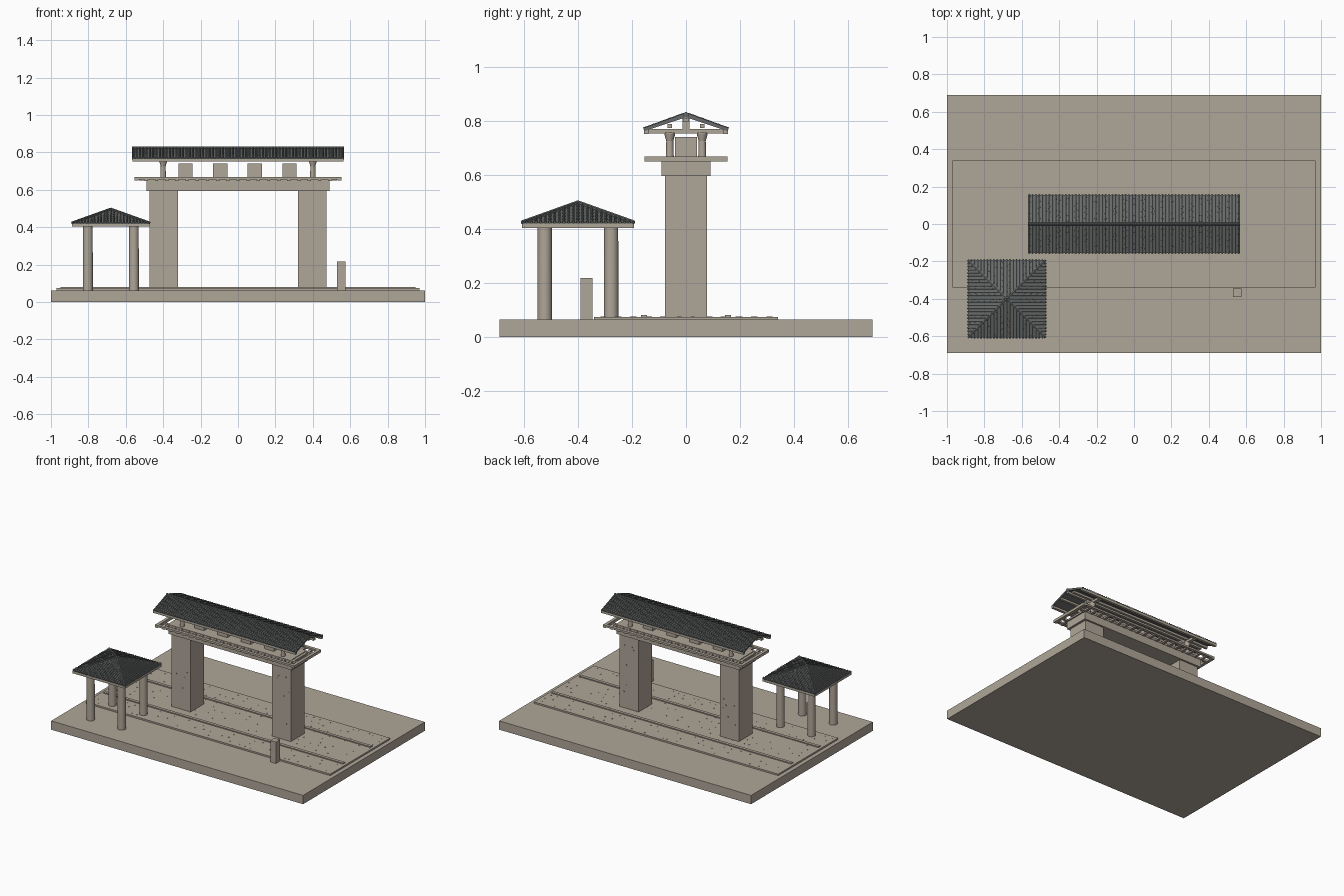
import bpy, bmesh, math, random
from mathutils import Vector, Matrix

random.seed(4)
cube = bpy.data.objects.get("Cube")
if cube:
    bpy.data.objects.remove(cube, do_unlink=True)


def material(name, rgb):
    m = bpy.data.materials.new(name)
    m.use_nodes = True
    m.diffuse_color = (*rgb, 1)
    m.node_tree.nodes["Principled BSDF"].inputs["Base Color"].default_value = (*rgb, 1)
    return m


stone = material("warm_stone", (0.43, 0.38, 0.315))
tile = material("grey_tile", (0.14, 0.15, 0.145))


def finish(name, bm, mat, smooth=False):
    bmesh.ops.recalc_face_normals(bm, faces=bm.faces)
    me = bpy.data.meshes.new(name)
    bm.to_mesh(me)
    bm.free()
    me.materials.append(mat)
    ob = bpy.data.objects.new(name, me)
    bpy.context.collection.objects.link(ob)
    if smooth:
        bpy.ops.object.select_all(action="DESELECT")
        ob.select_set(True)
        bpy.context.view_layer.objects.active = ob
        bpy.ops.object.shade_smooth_by_angle()
    return ob


def add_box(bm, x, y, z):
    """Box between the (low, high) pairs of each axis."""
    lo, hi = Vector((x[0], y[0], z[0])), Vector((x[1], y[1], z[1]))
    mat = Matrix.Translation((lo + hi) / 2) @ Matrix.Diagonal((*(hi - lo), 1))
    bmesh.ops.create_cube(bm, size=1, matrix=mat)


def box(name, x, y, z, mat=stone):
    bm = bmesh.new()
    add_box(bm, x, y, z)
    return finish(name, bm, mat)


def add_rod(bm, a, b, r1, r2, sides=6):
    """Tapered rod from point a to point b."""
    a, b = Vector(a), Vector(b)
    d = b - a
    mat = Matrix.Translation((a + b) / 2) @ d.to_track_quat("Z", "Y").to_matrix().to_4x4()
    bmesh.ops.create_cone(bm, cap_ends=True, segments=sides, radius1=r1, radius2=r2,
                          depth=d.length, matrix=mat)


def add_tile_rib(bm, low, high, r, pitch=0.035):
    """Row of overlapping barrel tiles, each wider at its lower end."""
    low, high = Vector(low), Vector(high)
    n = max(1, round((high - low).length / pitch))
    for i in range(n):
        add_rod(bm, low.lerp(high, i / n), low.lerp(high, (i + 1) / n), r, r * 0.8)


def add_prism(bm, section, x0, x1):
    """Extrude a (y, z) outline along x."""
    face = bm.faces.new([bm.verts.new((x0, y, z)) for y, z in section])
    ext = bmesh.ops.extrude_face_region(bm, geom=[face])["geom"]
    bmesh.ops.translate(bm, vec=(x1 - x0, 0, 0),
                        verts=[v for v in ext if isinstance(v, bmesh.types.BMVert)])


def lathe(name, x, y, profile, sides=24):
    bm = bmesh.new()
    for (r0, z0), (r1, z1) in zip(profile, profile[1:]):
        add_rod(bm, (x, y, z0), (x, y, z1), r0, r1, sides)
    return finish(name, bm, stone, True)


# Ground: base, paved road and its two raised strips
box("base", (-1, 1), (-0.69, 0.69), (0, 0.063))
box("road", (-0.97, 0.97), (-0.34, 0.34), (0.06, 0.074))
for side, label in ((-1, "front"), (1, "back")):
    y = side * 0.155
    box(label + "_road_strip", (-0.95, 0.95), (y - 0.011, y + 0.011), (0.07, 0.081))

# Small stones set in the road
bm = bmesh.new()
for row in range(12):
    y = -0.31 + row * 0.056
    for col in range(32):
        if random.random() < 0.7:
            x = -0.93 + col * 0.06 + random.uniform(-0.02, 0.02)
            yy = y + random.uniform(-0.01, 0.01)
            add_box(bm, (x, x + 0.007), (yy, yy + 0.006), (0.072, 0.0755))
finish("road_stones", bm, stone)

# Gate piers and lintel
for side, label in ((-1, "right"), (1, "left")):
    c = side * 0.398
    box(label + "_pier", (c - 0.076, c + 0.076), (-0.077, 0.077), (0.07, 0.6))
    bm = bmesh.new()
    for i in range(10):
        x = c + random.uniform(-0.06, 0.06)
        z = random.uniform(0.12, 0.55)
        for face in (-1, 1):
            add_box(bm, (x, x + 0.006), (face * 0.0775 - 0.001, face * 0.0775 + 0.001), (z, z + 0.007))
    finish(label + "_pier_studs", bm, stone)
box("lintel", (-0.49, 0.49), (-0.09, 0.09), (0.595, 0.65))

# Projecting balcony frame on joists
bm = bmesh.new()
for s in (-1, 1):
    add_box(bm, (-0.553, 0.553), (s * 0.142 - 0.011, s * 0.142 + 0.011), (0.655, 0.668))
    add_box(bm, (s * 0.542 - 0.011, s * 0.542 + 0.011), (-0.153, 0.153), (0.649, 0.668))
    add_box(bm, (-0.53, 0.53), (s * 0.085 - 0.008, s * 0.085 + 0.008), (0.65, 0.664))
for i in range(19):
    x = -0.49 + i * 0.98 / 18
    add_box(bm, (x - 0.009, x + 0.009), (-0.148, 0.148), (0.648, 0.66))
finish("balcony_frame", bm, stone)
box("balcony_floor", (-0.48, 0.48), (-0.085, 0.085), (0.645, 0.664))

# Blocks standing on the lintel
for i in range(4):
    c = -0.28 + i * 0.185
    box("parapet_block", (c - 0.038, c + 0.038), (-0.04, 0.04), (0.66, 0.74))

# Roof posts, trusses and purlins
for x in (-0.4, 0.4):
    for y in (-0.06, 0.06):
        lathe("roof_post", x, y, [(0.015, 0.66), (0.013, 0.725), (0.02, 0.75), (0.02, 0.757)], 16)
    bm = bmesh.new()
    add_box(bm, (x - 0.012, x + 0.012), (-0.15, 0.15), (0.752, 0.77))
    add_box(bm, (x - 0.012, x + 0.012), (-0.013, 0.013), (0.765, 0.81))
    finish("roof_truss", bm, stone)
bm = bmesh.new()
for y, z in ((-0.147, 0.758), (0.147, 0.758), (-0.06, 0.78), (0.06, 0.78), (0, 0.802)):
    add_box(bm, (-0.565, 0.565), (y - 0.009, y + 0.009), (z - 0.007, z + 0.008))
finish("roof_purlins", bm, stone)

# Gable roof: sloped deck, barrel tiles and ridge
bm = bmesh.new()
add_prism(bm, [(-0.155, 0.761), (0, 0.813), (0.155, 0.761), (0.155, 0.769),
               (0, 0.823), (-0.155, 0.769)], -0.567, 0.567)
count = 64
for i in range(count):
    x = -0.56 + i * 1.12 / (count - 1)
    for s in (-1, 1):
        add_tile_rib(bm, (x, s * 0.157, 0.769), (x, s * 0.006, 0.824), 0.0066)
add_rod(bm, (-0.567, 0, 0.825), (0.567, 0, 0.825), 0.008, 0.008, 8)
finish("gate_roof", bm, tile)

# Pavilion columns and eaves slab
px, py, half, eave, apex = -0.68, -0.4, 0.207, 0.421, 0.495
for sx in (-1, 1):
    for sy in (-1, 1):
        lathe("pavilion_column", px + sx * 0.123, py + sy * 0.123, [(0.027, 0.06), (0.026, 0.41)])
box("pavilion_eaves", (px - half, px + half), (py - half, py + half), (0.403, 0.421))

# Pavilion hip roof: pyramid with tile ribs square to each eave
bm = bmesh.new()
mat = Matrix.Translation((px, py, (eave + apex) / 2)) @ Matrix.Rotation(math.pi / 4, 4, "Z")
bmesh.ops.create_cone(bm, cap_ends=True, segments=4, radius1=half * math.sqrt(2), radius2=0,
                      depth=apex - eave, matrix=mat)
for k in range(4):
    turn = Matrix.Translation((px, py, 0)) @ Matrix.Rotation(k * math.pi / 2, 4, "Z")
    for i in range(-11, 12):
        u = i * half / 12
        top = max(abs(u), 0.004)
        z = apex - (apex - eave) * top / half
        add_tile_rib(bm, turn @ Vector((u, -half - 0.003, eave + 0.002)),
                     turn @ Vector((u, -top, z)), 0.0058)
    add_rod(bm, turn @ Vector((-half, -half, eave + 0.003)),
            turn @ Vector((0, 0, apex + 0.003)), 0.007, 0.007)
finish("pavilion_roof", bm, tile)

# Marker stone beside the road
box("marker_stone", (0.53, 0.574), (-0.39, -0.346), (0.06, 0.217))
